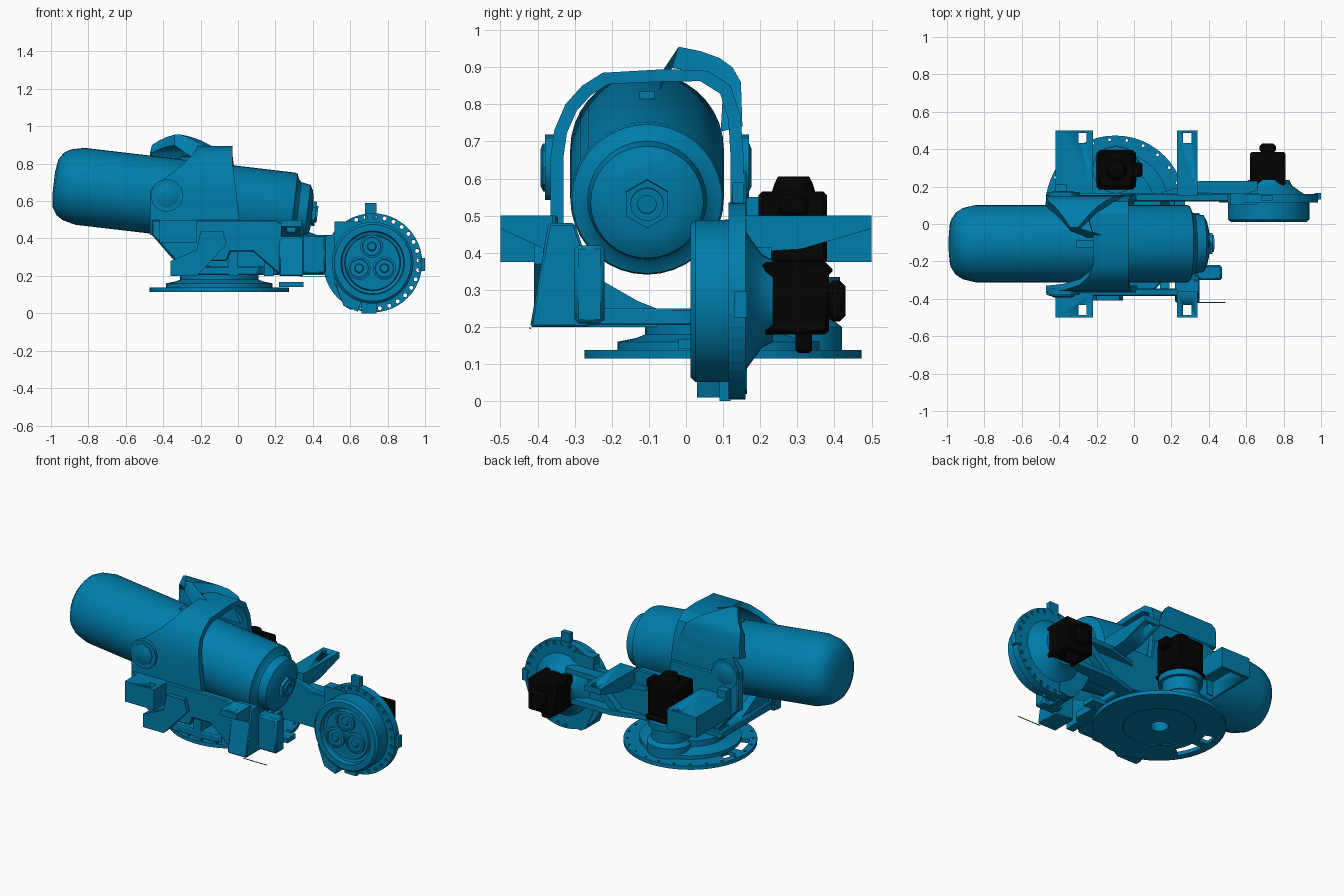
import bpy, bmesh, math
from mathutils import Matrix, Vector

def material(name, col):
    m = bpy.data.materials.new(name)
    m.diffuse_color = col
    return m
BLUE = material("blue_paint", (0.0, 0.205, 0.41, 1))
BLACK = material("black_motor", (0.001, 0.001, 0.001, 1))

def finish(name, bm, mat=BLUE, bevel=0, smooth=True):
    bmesh.ops.recalc_face_normals(bm, faces=bm.faces)
    me = bpy.data.meshes.new(name)
    bm.to_mesh(me)
    bm.free()
    ob = bpy.data.objects.new(name, me)
    bpy.context.collection.objects.link(ob)
    me.materials.append(mat)
    bpy.context.view_layer.objects.active = ob
    for o in bpy.context.selected_objects:
        o.select_set(False)
    ob.select_set(True)
    if bevel:
        b = ob.modifiers.new("bevel", 'BEVEL')
        b.width, b.segments, b.limit_method = bevel, 1, 'ANGLE'
    if smooth:
        bpy.ops.object.shade_smooth_by_angle(angle=math.radians(30))
    return ob

# extrude a 2D outline along an axis from a to b
def prism(name, pts, axis, a, b, **kw):
    place = {'x': lambda u, v, w: (w, u, v), 'y': lambda u, v, w: (u, w, v), 'z': lambda u, v, w: (u, v, w)}[axis]
    bm = bmesh.new()
    lo = [bm.verts.new(place(u, v, a)) for u, v in pts]
    hi = [bm.verts.new(place(u, v, b)) for u, v in pts]
    bm.faces.new(lo)
    bm.faces.new(hi)
    n = len(pts)
    for i in range(n):
        j = (i + 1) % n
        bm.faces.new((lo[i], lo[j], hi[j], hi[i]))
    return finish(name, bm, **kw)

def box(name, x0, x1, y0, y1, z0, z1, **kw):
    return prism(name, [(x0, y0), (x1, y0), (x1, y1), (x0, y1)], 'z', z0, z1, **kw)

# revolve (radius, height) around local z; closed=True joins the profile into a ring
def lathe(name, prof, loc, rot=Matrix(), n=40, closed=False, **kw):
    bm = bmesh.new()
    rings = [[bm.verts.new((r * math.cos(2 * math.pi * i / n), r * math.sin(2 * math.pi * i / n), h))
              for i in range(n)] for r, h in prof]
    for a, b in list(zip(rings, rings[1:])) + ([(rings[-1], rings[0])] if closed else []):
        for i in range(n):
            j = (i + 1) % n
            bm.faces.new((a[i], a[j], b[j], b[i]))
    if not closed:
        bm.faces.new(rings[0])
        bm.faces.new(rings[-1])
    bm.transform(Matrix.Translation(Vector(loc)) @ rot)
    return finish(name, bm, **kw)

FRONT = Matrix.Rotation(math.pi / 2, 4, 'X')      # local z towards -y

def cyl(name, r, h0, h1, loc, rot=Matrix(), n=24, **kw):
    return lathe(name, [(r, h0), (r, h1)], loc, rot, n, **kw)

def cut(ob, cutters):
    bpy.context.view_layer.objects.active = ob
    for c in cutters:
        m = ob.modifiers.new("cut", 'BOOLEAN')
        m.operation, m.solver, m.object = 'DIFFERENCE', 'EXACT', c
        bpy.ops.object.modifier_apply(modifier=m.name)
        bpy.data.objects.remove(c)

# curved strap: stations (y, z, x_left, x_right), thickened inward to a centre point
def strap(name, stations, t, centre=(-0.105, 0.68)):
    bm = bmesh.new()
    rows = []
    for y, z, xl, xr in stations:
        d = Vector((centre[0] - y, min(0, centre[1] - z))).normalized() * t
        rows.append([bm.verts.new(p) for p in ((xl, y, z), (xr, y, z), (xr, y + d.x, z + d.y), (xl, y + d.x, z + d.y))])
    for a, b in zip(rows, rows[1:]):
        for i in range(4):
            bm.faces.new((a[i], a[(i + 1) % 4], b[(i + 1) % 4], b[i]))
    bm.faces.new(rows[0])
    bm.faces.new(rows[-1])
    return finish(name, bm)

# counterbalance cylinder, tilted along x
TILT = Matrix.Rotation(math.radians(96.7), 4, 'Y')
AX = (-0.3, -0.105, 0.615)
lathe("balancer_tank", [(0.06, -0.69), (0.13, -0.68), (0.168, -0.655), (0.19, -0.62), (0.207, -0.55), (0.207, 0.585),
      (0.202, 0.60), (0.175, 0.61), (0.16, 0.625), (0.152, 0.675), (0.125, 0.69), (0.085, 0.70)], AX, TILT, 36)
cyl("balancer_nut", 0.065, 0.69, 0.72, AX, TILT, 6)
lathe("balancer_rod_end", [(0.045, 0.71), (0.045, 0.73), (0.025, 0.73), (0.025, 0.71)], AX, TILT, 16, closed=True)

# cradle over the cylinder
strap("cradle_arch", [(-0.365, 0.42, -0.47, 0.02), (-0.365, 0.55, -0.47, 0.0), (-0.365, 0.66, -0.47, -0.01),
      (-0.355, 0.73, -0.38, -0.02), (-0.325, 0.80, -0.29, -0.03), (-0.28, 0.85, -0.24, -0.03), (-0.225, 0.885, -0.22, -0.03),
      (-0.05, 0.895, -0.22, -0.03), (0.06, 0.89, -0.25, -0.03), (0.12, 0.85, -0.31, -0.03), (0.147, 0.77, -0.40, -0.02),
      (0.155, 0.66, -0.47, -0.01), (0.155, 0.55, -0.47, 0.0), (0.155, 0.42, -0.47, 0.02)], 0.035)
strap("cradle_horn", [(-0.06, 0.895, -0.25, -0.17), (-0.02, 0.955, -0.34, -0.30), (0.04, 0.943, -0.38, -0.25),
      (0.09, 0.925, -0.42, -0.20), (0.125, 0.90, -0.46, -0.15), (0.148, 0.86, -0.47, -0.10), (0.152, 0.74, -0.47, -0.05)], 0.06)
box("arch_clip", -0.31, -0.22, -0.125, -0.085, 0.815, 0.835)
for side, y0 in (("front", -0.345), ("back", 0.18)):
    s = 0 if side == "front" else 0.01
    cyl(f"trunnion_boss_{side}", 0.088, 0, 0.035, (-0.38, y0 - s, 0.63), FRONT, 12)
    lathe(f"trunnion_cap_{side}", [(0.055, -0.01), (0.065, 0.0), (0.065, 0.04), (0.05, 0.047)],
          (-0.38, y0 - s, 0.63), FRONT if side == "front" else FRONT.inverted() @ Matrix.Translation((0, 0, -0.04)), 8)

# front side frame
prism("front_frame", [(-0.46, 0.50), (-0.46, 0.42), (-0.34, 0.29), (-0.36, 0.20), (-0.24, 0.20), (-0.21, 0.28), (-0.06, 0.28),
      (-0.04, 0.33), (0.08, 0.33), (0.22, 0.21), (0.34, 0.21), (0.34, 0.42), (0.20, 0.50)],
      'y', -0.385, -0.345, bevel=0.006)
prism("front_step", [(-0.36, 0.20), (-0.36, 0.28), (-0.22, 0.34), (-0.2, 0.44), (-0.08, 0.44), (-0.06, 0.37), (-0.22, 0.2)],
      'y', -0.41, -0.37)
box("front_side_plate", 0.33, 0.47, -0.30, -0.22, 0.21, 0.42, bevel=0.01)
prism("front_corner_block", [(-0.42, 0.20), (-0.26, 0.20), (-0.26, 0.36), (-0.30, 0.48), (-0.37, 0.48)], 'x', 0.22, 0.35, bevel=0.006)
box("cable_strip", 0.33, 0.49, -0.422, -0.418, 0.195, 0.198)

# back side frame and link beam
prism("back_frame", [(-0.47, 0.62), (-0.47, 0.43), (-0.34, 0.28), (-0.12, 0.24), (0.10, 0.24), (0.28, 0.21), (0.62, 0.21),
      (0.62, 0.42), (0.42, 0.42), (0.20, 0.50), (0.01, 0.50), (-0.01, 0.62)], 'y', 0.12, 0.165, bevel=0.006)
for nm, z in (("top", 0.385), ("bottom", 0.205)):
    prism(f"beam_flange_{nm}", [(0.15, 0.12), (0.15, 0.17), (0.35, 0.23), (0.66, 0.23), (0.66, 0.12)], 'z', z, z + 0.03)
prism("beam_web", [(0.30, 0.22), (0.36, 0.22), (0.55, 0.40), (0.49, 0.40)], 'y', 0.15, 0.21)

# forklift brackets, mirrored front and back
def slot(x, y):
    return box("slot_cutter", x - 0.022, x + 0.022, y - 0.026, y + 0.026, 0.3, 0.6)
for side, s, root in (("front", -1, 0.36), ("back", 1, 0.15)):
    left = prism(f"lift_bracket_left_{side}", [(s * root, 0.375), (s * 0.5, 0.375), (s * 0.5, 0.5), (s * root, 0.5)], 'x', -0.42, -0.22)
    cut(left, [slot(-0.275, s * 0.46), box("hollow_cutter", -0.40, -0.24, min(s * 0.2, s * 0.48), max(s * 0.2, s * 0.48), 0.3, 0.47)])
    inner = [(0.31, 0.41)] if s > 0 else []
    right = prism(f"lift_bracket_right_{side}", [(s * y, z) for y, z in [(root, 0.40)] + inner +
                  [(0.5, 0.465), (0.5, 0.5), (root, 0.5)]], 'x', 0.23, 0.34)
    cut(right, [slot(0.285, s * 0.46)])
box("left_bracket_plinth", -0.42, -0.36, 0.15, 0.21, 0.38, 0.55)

# base plate with bolt holes and two slots
C = (-0.10, 0.10, 0)
base = lathe("base_plate", [(0.373, 0.115), (0.373, 0.138), (0.05, 0.138), (0.05, 0.12), (0.20, 0.12), (0.205, 0.115)],
             C, n=48, closed=True, smooth=False)
def arc_slot(a0, a1, r0, r1):
    at = [math.radians(a0 + (a1 - a0) * i / 6) for i in range(7)]
    return prism("slot_cutter", [(C[0] + r1 * math.cos(a), C[1] + r1 * math.sin(a)) for a in at] +
                 [(C[0] + r0 * math.cos(a), C[1] + r0 * math.sin(a)) for a in reversed(at)], 'z', 0, 0.2)
holes = [cyl("hole_cutter", 0.008, 0.05, 0.2, (C[0] + 0.352 * math.cos(a), C[1] + 0.352 * math.sin(a), 0), n=8)
         for a in [math.radians(15 * i + 5) for i in range(24)]]
cut(base, [arc_slot(160, 175, 0.27, 0.33), arc_slot(185, 212, 0.26, 0.33)] + holes)
box("base_stop", 0.22, 0.35, -0.02, 0.06, 0.14, 0.168)
lathe("turret_ring", [(0.285, 0.138), (0.285, 0.16), (0.235, 0.17), (0.21, 0.18), (0.21, 0.215), (0.06, 0.215), (0.05, 0.138)],
      C, closed=True)
floor = prism("turret_floor", [(-0.34, -0.36), (0.10, -0.36), (0.22, -0.24), (0.22, 0.14), (-0.34, 0.14)], 'z', 0.205, 0.25, bevel=0.006)
cut(floor, [cyl("hole_cutter", 0.06, 0.1, 0.4, C)])
for i, x in enumerate((-0.32, -0.05, 0.14)):
    prism(f"floor_gusset_{i}", [(-0.36, 0.20), (-0.36, 0.38), (-0.27, 0.35), (-0.13, 0.27), (-0.08, 0.25), (-0.08, 0.20)], 'x', x, x + 0.05)
    prism(f"rear_gusset_{i}", [(0.13, 0.20), (0.13, 0.34), (0.04, 0.25), (0.02, 0.20)], 'x', x, x + 0.05)

# upright motor on its gearbox
M = (-0.095, 0.29, 0)
lathe("turret_gearbox", [(0.13, 0.138), (0.13, 0.20), (0.105, 0.22), (0.105, 0.30), (0.125, 0.30), (0.125, 0.335)], M, n=24)
box("turret_motor_flange", -0.20, 0.01, 0.185, 0.395, 0.335, 0.37, mat=BLACK, bevel=0.015)
box("turret_motor_body", -0.19, 0.0, 0.195, 0.38, 0.37, 0.565, mat=BLACK, bevel=0.01)
lathe("turret_motor_cap", [(0.06, 0.56), (0.05, 0.59), (0.042, 0.605)], M, n=12, mat=BLACK)
box("turret_motor_plug", -0.02, 0.045, 0.25, 0.33, 0.50, 0.555, mat=BLACK, bevel=0.01)

# wrist drive: bolted flange, drum, planetary faces
G = (0.72, 0, 0.27)
flange = lathe("drive_flange", [(0.265, -0.16), (0.265, -0.115), (0.10, -0.115), (0.10, -0.16)], G, FRONT, 48, closed=True,
               smooth=False)
cut(flange, [cyl("hole_cutter", 0.011, -0.3, 0.1, (G[0] + 0.246 * math.cos(a), 0, G[2] + 0.246 * math.sin(a)), FRONT, 8)
             for a in [math.radians(-105 + 12 * i) for i in range(20)]])
prism("drive_flange_corner", [(0.515, 0.49), (0.515, 0.16), (0.565, 0.04), (0.60, 0.02), (0.68, 0.03), (0.66, 0.49)], 'y', 0.105, 0.165)
prism("drive_lower_lug", [(0.52, 0.16), (0.565, 0.04), (0.64, 0.01), (0.67, 0.10)], 'y', 0.03, 0.12)
box("drive_top_tab", 0.68, 0.74, 0.125, 0.155, 0.50, 0.59)
box("drive_side_tab", 0.965, 1.0, 0.13, 0.165, 0.225, 0.295)
box("drive_bottom_tab", 0.66, 0.74, 0.09, 0.12, 0.0, 0.08)
lathe("drive_drum", [(0.218, -0.12), (0.218, -0.025), (0.205, -0.012), (0.17, -0.012), (0.165, -0.04),
      (0.15, -0.045), (0.145, -0.03), (0.13, -0.03)], G, FRONT, 48)
for i in range(3):
    a = math.radians(90 + 120 * i)
    p = (G[0] - 0.005 + 0.078 * math.cos(a), 0, G[2] + 0.01 + 0.078 * math.sin(a))
    lathe(f"planet_face_{i}", [(0.062, -0.04), (0.062, -0.015), (0.05, -0.012), (0.048, -0.02), (0.025, -0.02), (0.02, -0.012)],
          p, FRONT, 20)
lathe("drive_motor_mount", [(0.11, -0.235), (0.125, -0.205), (0.16, -0.18), (0.195, -0.155)], G, FRONT, 32)

# wrist motor
box("drive_motor_body", 0.62, 0.81, 0.205, 0.385, 0.18, 0.375, mat=BLACK, bevel=0.01)
box("drive_motor_cap", 0.67, 0.76, 0.38, 0.43, 0.215, 0.325, mat=BLACK, bevel=0.015)
box("drive_motor_plug", 0.69, 0.75, 0.295, 0.34, 0.13, 0.19, mat=BLACK, bevel=0.008)
